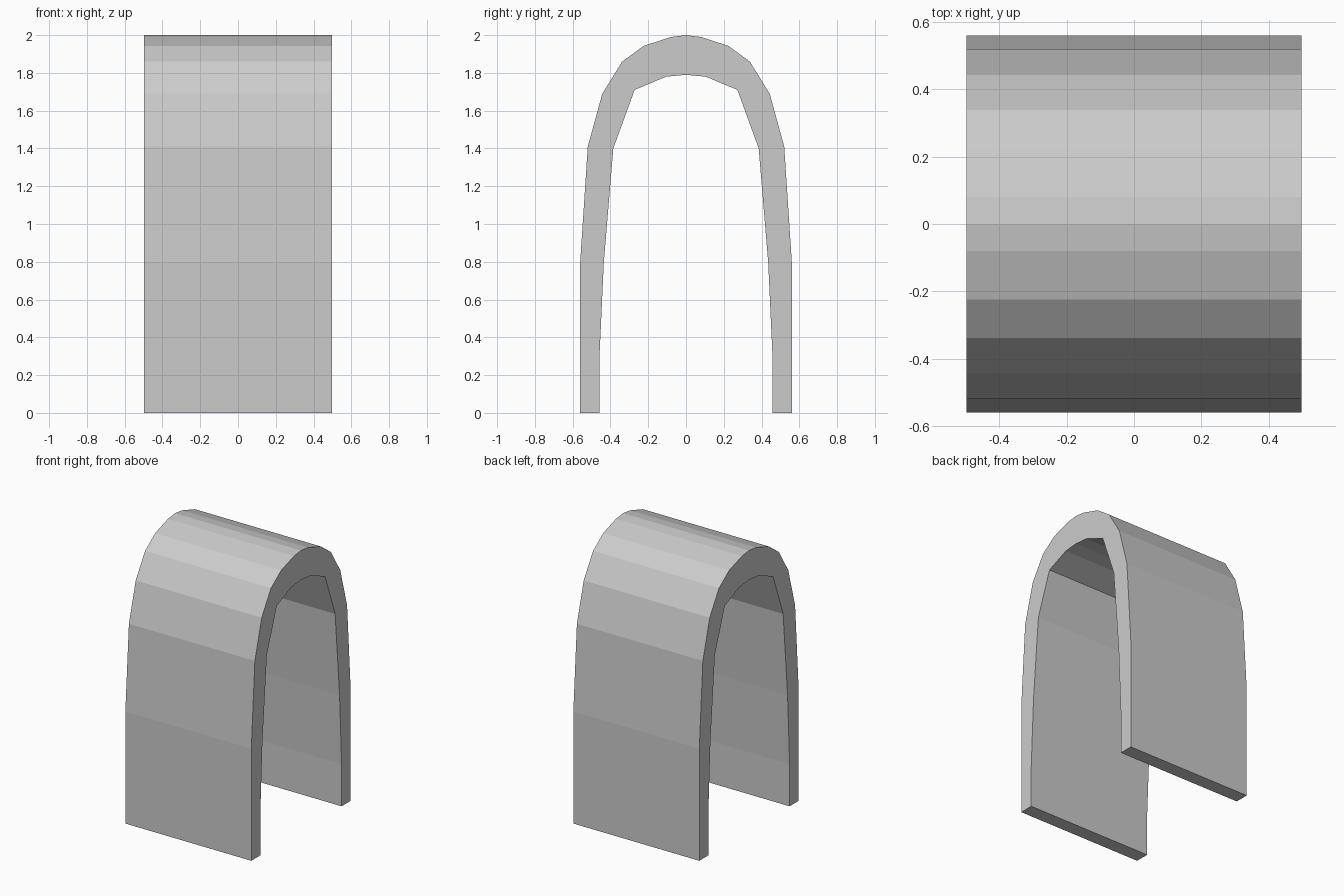
import bpy
import bmesh

if "Cube" in bpy.data.objects:
    bpy.data.objects.remove(bpy.data.objects["Cube"])

HALF_WIDTH = 0.497

# Right half of the arch section as (y, z), from foot to crown
outer = [(0.56, 0), (0.56, 0.80), (0.52, 1.41), (0.443, 1.69),
         (0.338, 1.86), (0.224, 1.943), (0.08, 1.99), (0, 2.0)]
inner = [(0.458, 0), (0.458, 0.30), (0.435, 0.80), (0.385, 1.40),
         (0.272, 1.71), (0.105, 1.78), (0, 1.79)]


def full_arch(half):
    """Mirror a half curve so it runs from right foot to left foot."""
    return half + [(-y, z) for y, z in reversed(half[:-1])]


# Closed section: over the outside, back along the inside
section = full_arch(outer) + full_arch(inner)[::-1]

# Extrude the section across the width
bm = bmesh.new()
face = bm.faces.new([bm.verts.new((-HALF_WIDTH, y, z)) for y, z in section])
result = bmesh.ops.extrude_face_region(bm, geom=[face], use_keep_orig=True)
moved = [g for g in result["geom"] if isinstance(g, bmesh.types.BMVert)]
bmesh.ops.translate(bm, verts=moved, vec=(2 * HALF_WIDTH, 0, 0))
bmesh.ops.recalc_face_normals(bm, faces=bm.faces)

mesh = bpy.data.meshes.new("arch")
bm.to_mesh(mesh)
bm.free()
bpy.context.collection.objects.link(bpy.data.objects.new("arch", mesh))
